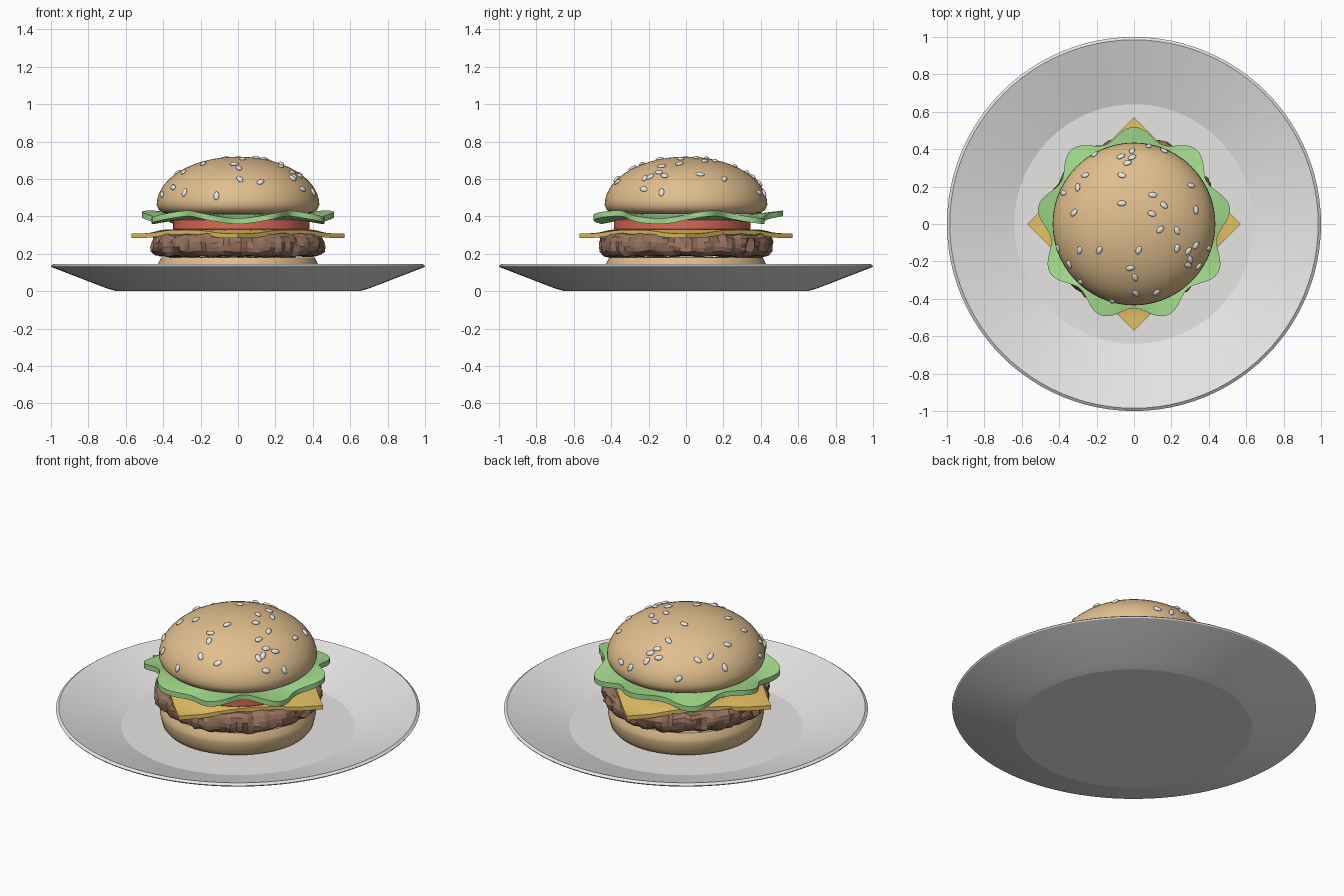
import bpy, bmesh, math, random
from mathutils import Vector, Matrix, noise

if "Cube" in bpy.data.objects:
    bpy.data.objects.remove(bpy.data.objects["Cube"])

random.seed(4)


def material(name, rgb):
    m = bpy.data.materials.new(name)
    m.diffuse_color = (*rgb, 1)
    m.use_nodes = True
    m.node_tree.nodes["Principled BSDF"].inputs["Base Color"].default_value = m.diffuse_color
    return m


WHITE = material("plate_white", (0.80, 0.79, 0.78))
BUN = material("bun_tan", (0.75, 0.52, 0.27))
MEAT = material("patty_brown", (0.30, 0.165, 0.11))
CHEESE = material("cheese_yellow", (0.80, 0.54, 0.13))
TOMATO = material("tomato_red", (0.72, 0.14, 0.10))
GREEN = material("lettuce_green", (0.37, 0.73, 0.27))
SEED = material("seed_white", (0.80, 0.80, 0.78))


def finish(bm, name, mat, smooth=35):
    bmesh.ops.recalc_face_normals(bm, faces=bm.faces)
    me = bpy.data.meshes.new(name)
    bm.to_mesh(me)
    bm.free()
    me.materials.append(mat)
    ob = bpy.data.objects.new(name, me)
    bpy.context.collection.objects.link(ob)
    if smooth:
        bpy.ops.object.select_all(action='DESELECT')
        ob.select_set(True)
        bpy.context.view_layer.objects.active = ob
        bpy.ops.object.shade_smooth_by_angle(angle=math.radians(smooth))
    return ob


def lathe(profile, segs=72):
    """Revolve (r, z) points about z; r = 0 makes a pole."""
    bm = bmesh.new()
    rings = []
    for r, z in profile:
        if r == 0:
            rings.append([bm.verts.new((0, 0, z))] * segs)
        else:
            rings.append([bm.verts.new((r * math.cos(math.tau * i / segs),
                                        r * math.sin(math.tau * i / segs), z))
                          for i in range(segs)])
    for a, b in zip(rings, rings[1:]):
        for i in range(segs):
            j = (i + 1) % segs
            bm.faces.new(list(dict.fromkeys((a[i], a[j], b[j], b[i]))))
    return bm


# Plate
finish(lathe([(0, 0), (0.65, 0), (0.70, 0.014), (0.995, 0.128), (1.0, 0.135),
              (0.985, 0.146), (0.64, 0.032), (0, 0.032)], 96), "plate", WHITE, 12)

# Bottom bun
finish(lathe([(0, 0.032), (0.37, 0.032), (0.40, 0.042), (0.415, 0.06), (0.43, 0.125),
              (0.428, 0.145), (0.41, 0.18), (0, 0.185)]), "bottom_bun", BUN)

# Patty: rough faceted disc
bm = lathe([(0, 0.19), (0.25, 0.19), (0.39, 0.185), (0.43, 0.192), (0.452, 0.212),
            (0.458, 0.235), (0.458, 0.26), (0.45, 0.283), (0.43, 0.302), (0.39, 0.308),
            (0.34, 0.308), (0.2, 0.305), (0, 0.305)], 90)
for v in bm.verts:
    r = math.hypot(v.co.x, v.co.y)
    if r > 0.3:
        d = Vector((v.co.x / r, v.co.y / r, 0))
        n = noise.noise(Vector((d.x * 9, d.y * 9, v.co.z * 12)))
        crack = abs(noise.noise(Vector((d.x * 7 + 5, d.y * 7, v.co.z * 4))))
        v.co += d * (0.022 * n - 0.03 * max(0, 0.12 - crack) / 0.12 + 0.004)
        v.co.z += 0.014 * noise.noise(v.co * 14 + Vector((3, 1, 7)))
finish(bm, "patty", MEAT, 0)

# Cheese slice: square turned 45 degrees with drooping corners
bm = bmesh.new()
bmesh.ops.create_grid(bm, x_segments=24, y_segments=24, size=0.57 / math.sqrt(2),
                      matrix=Matrix.Rotation(math.pi / 4, 4, 'Z'))
for v in bm.verts:
    t = min(1, max(0, (v.co.xy.length - 0.38) / 0.12))
    v.co.z = 0.33 - 0.021 * t * t * (3 - 2 * t)
top = list(bm.faces)
ext = bmesh.ops.extrude_face_region(bm, geom=top, use_keep_orig=True)
for v in (g for g in ext["geom"] if isinstance(g, bmesh.types.BMVert)):
    v.co.z -= 0.024
finish(bm, "cheese_slice", CHEESE)

# Tomato slice, a little off centre
bm = lathe([(0, 0.328), (0.36, 0.328), (0.365, 0.333), (0.365, 0.381), (0.36, 0.386),
            (0, 0.386)])
bmesh.ops.translate(bm, verts=bm.verts, vec=(0.018, -0.02, 0))
finish(bm, "tomato_slice", TOMATO)

# Lettuce: nine lobes round the edge, five waves up and down
radii = [0.2, 0.34, 0.40, 0.44, 0.485]
bm = lathe([(0, 0.38)] + [(r, 0.38) for r in radii] +
           [(r, 0.41) for r in reversed(radii)] + [(0, 0.41)], 144)
for v in bm.verts:
    r = v.co.xy.length
    a = math.atan2(v.co.y, v.co.x)
    w = max(0, (r - 0.34) / 0.145)
    k = 1 + 0.072 * w * math.cos(9 * (a - math.pi / 2))
    v.co.x *= k
    v.co.y *= k
    v.co.z += 0.021 * w * math.sin(5 * a)
finish(bm, "lettuce", GREEN)

# Top bun: flattened dome over a tucked-in base
R, H, Z0 = 0.435, 0.257, 0.462
dome = [(R * math.cos(t), Z0 + H * math.sin(t))
        for t in (math.pi / 2 * i / 14 for i in range(14))]
finish(lathe([(0, 0.412), (0.37, 0.412), (0.405, 0.42), (0.425, 0.438)] + dome +
             [(0, Z0 + H)]), "top_bun", BUN, 40)

# Sesame seeds lying on the dome
spots = [(-.21, .37), (-.07, .36), (-.01, .39), (-.01, .355), (-.035, .325), (.08, .415),
         (.16, .39), (-.065, .26), (-.26, .26), (-.30, .195), (-.375, .165), (.305, .205),
         (.10, .155), (.16, .10), (.095, .055), (.33, .075), (-.065, .11), (-.32, .06),
         (.14, -.03), (.23, -.035), (.025, -.14), (-.185, -.14), (-.29, -.14),
         (-.405, -.13), (-.345, -.215), (-.02, -.235), (.005, -.285), (.01, -.37),
         (-.115, -.412), (.12, -.365), (-.285, -.31), (.23, -.13), (.29, -.145),
         (.33, -.115), (.40, -.13), (.30, -.19), (.345, -.225), (.29, -.22)]
bm = bmesh.new()
for x, y in spots:
    h = math.sqrt(max(0.02, 1 - (x * x + y * y) / R ** 2))
    n = Vector((x / R ** 2, y / R ** 2, h / H)).normalized()
    m = (Matrix.Translation(Vector((x, y, Z0 + H * h)) + n * 0.003) @
         n.to_track_quat('Z', 'Y').to_matrix().to_4x4() @
         Matrix.Rotation(random.uniform(0, math.pi), 4, 'Z') @
         Matrix.Diagonal((0.024, 0.015, 0.009, 1)))
    bmesh.ops.create_uvsphere(bm, u_segments=12, v_segments=8, radius=1, matrix=m)
finish(bm, "sesame_seeds", SEED, 60)
